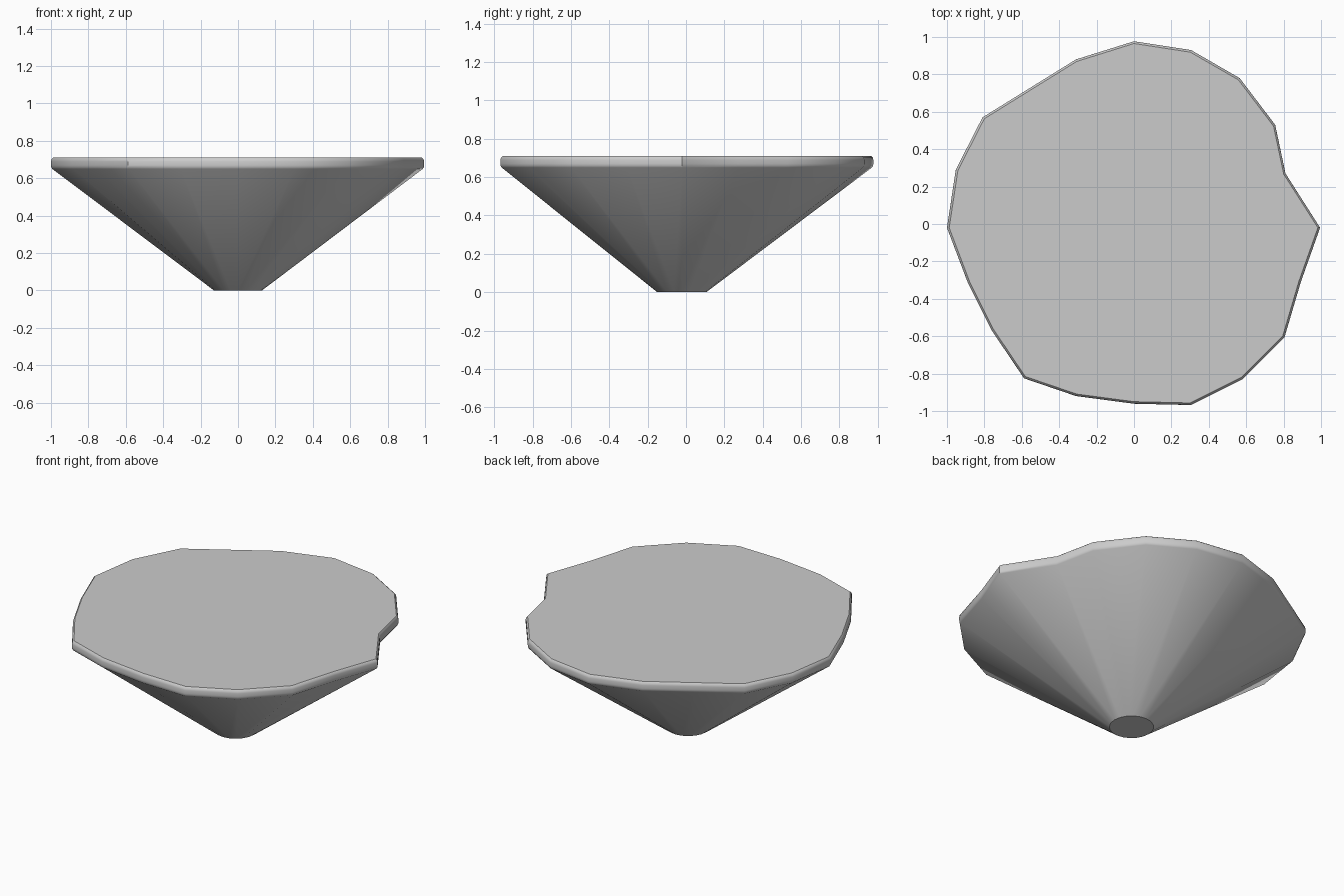
import bpy, bmesh, math

if "Cube" in bpy.data.objects:
    bpy.data.objects.remove(bpy.data.objects["Cube"])

CY = -0.022  # axis of the stem in y
# Irregular rim outline, counter-clockwise from +x
OUTLINE = [(0.995, -0.02), (0.81, 0.27), (0.755, 0.53), (0.565, 0.78), (0.305, 0.93),
           (0, 0.977), (-0.31, 0.88), (-0.565, 0.722), (-0.81, 0.57), (-0.953, 0.29),
           (-1.0, -0.02), (-0.89, -0.31), (-0.76, -0.57), (-0.588, -0.825), (-0.31, -0.92),
           (0, -0.961), (0.305, -0.968), (0.58, -0.83), (0.805, -0.605), (0.892, -0.31)]
N = len(OUTLINE)

bm = bmesh.new()


def rim_ring(scale, z):
    return [bm.verts.new((x * scale, CY + (y - CY) * scale, z)) for x, y in OUTLINE]


# Round foot, flaring out to a softly rounded rim
foot = [bm.verts.new((0.128 * math.cos(2 * math.pi * i / N),
                      CY + 0.128 * math.sin(2 * math.pi * i / N), 0)) for i in range(N)]
rings = [foot] + [rim_ring(s, z) for s, z in
                  [(0.993, 0.65), (0.999, 0.66), (1, 0.67), (1, 0.69), (0.997, 0.702), (0.988, 0.71)]]
for a, b in zip(rings, rings[1:]):
    for i in range(N):
        j = (i + 1) % N
        bm.faces.new((a[i], a[j], b[j], b[i]))

# Flat underside and flat top
bm.faces.new(foot[::-1])
bm.faces.new(rings[-1])
bmesh.ops.recalc_face_normals(bm, faces=bm.faces)

mesh = bpy.data.meshes.new("rock_cap")
bm.to_mesh(mesh)
bm.free()
cap = bpy.data.objects.new("rock_cap", mesh)
bpy.context.collection.objects.link(cap)
bpy.context.view_layer.objects.active = cap
cap.select_set(True)
bpy.ops.object.shade_smooth_by_angle(angle=math.radians(35))
